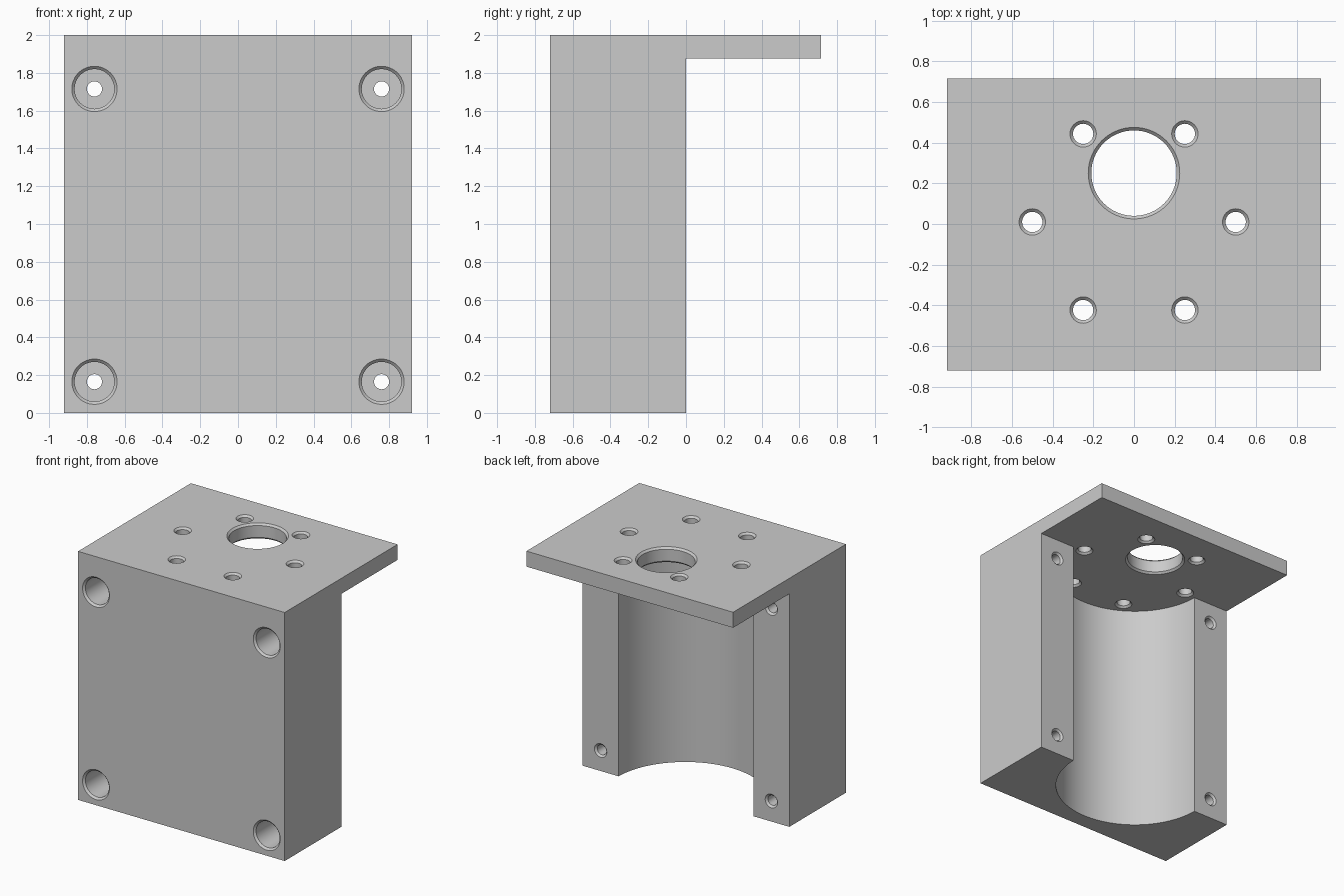
import bpy, bmesh, math
from mathutils import Matrix, Vector

cube = bpy.data.objects.get("Cube")
if cube:
    bpy.data.objects.remove(cube, do_unlink=True)

W, FRONT, BACK = 0.92, -0.72, 0.715     # half width, front and rear limits
TOP, UNDER = 2.0, 1.875                 # plate top and underside
C = 0.015                               # chamfer size

grey = bpy.data.materials.new("light_grey")
grey.use_nodes = True
grey.diffuse_color = (0.6, 0.6, 0.6, 1)
grey.node_tree.nodes["Principled BSDF"].inputs["Base Color"].default_value = (0.6, 0.6, 0.6, 1)


def make_object(name, bm):
    bmesh.ops.recalc_face_normals(bm, faces=bm.faces)
    mesh = bpy.data.meshes.new(name)
    bm.to_mesh(mesh)
    bm.free()
    mesh.materials.append(grey)
    obj = bpy.data.objects.new(name, mesh)
    bpy.context.collection.objects.link(obj)
    return obj


def turned_cutter(name, profile, place, sides=48):
    """Solid of revolution from (radius, height) pairs, moved by a matrix."""
    bm = bmesh.new()
    rings = []
    for r, h in profile:
        angles = [2 * math.pi * i / sides for i in range(sides)]
        rings.append([bm.verts.new((r * math.cos(a), r * math.sin(a), h)) for a in angles])
    for low, high in zip(rings, rings[1:]):
        for i in range(sides):
            j = (i + 1) % sides
            bm.faces.new((low[i], low[j], high[j], high[i]))
    bm.faces.new(rings[0][::-1])
    bm.faces.new(rings[-1])
    bm.transform(place)
    obj = make_object(name, bm)
    obj.hide_render = True
    return obj


def cut(body, cutter):
    mod = body.modifiers.new("cut", "BOOLEAN")
    mod.operation = "DIFFERENCE"
    mod.solver = "EXACT"
    mod.object = cutter
    bpy.context.view_layer.objects.active = body
    bpy.ops.object.modifier_apply(modifier=mod.name)
    bpy.data.objects.remove(cutter, do_unlink=True)


# L-shaped body: thick upright block with a plate reaching backwards
bm = bmesh.new()
side = [(FRONT, 0), (0, 0), (0, UNDER), (BACK, UNDER), (BACK, TOP), (FRONT, TOP)]
face = bm.faces.new([bm.verts.new((-W, y, z)) for y, z in side])
ext = bmesh.ops.extrude_face_region(bm, geom=[face])
bmesh.ops.translate(bm, vec=Vector((2 * W, 0, 0)),
                    verts=[v for v in ext["geom"] if isinstance(v, bmesh.types.BMVert)])
body = make_object("motor_mount_bracket", bm)

# Half-round bore below the plate
cut(body, turned_cutter("bore_cutter", [(0.6, -0.1), (0.6, UNDER)],
                        Matrix.Translation((0, 0.01, 0)), 128))


# Holes through the plate, chamfered at both ends
def plate_hole(r, x, y, sides):
    profile = [(r + C, UNDER - 0.02), (r + C, UNDER), (r, UNDER + C),
               (r, TOP - C), (r + C, TOP), (r + C, TOP + 0.02)]
    cut(body, turned_cutter("plate_hole_cutter", profile, Matrix.Translation((x, y, 0)), sides))


plate_hole(0.21, 0, 0.25, 64)
for i in range(6):
    a = i * math.pi / 3
    plate_hole(0.05, 0.5 * math.cos(a), 0.01 + 0.5 * math.sin(a), 32)

# Counterbored screw holes from front to back
screw = [(0.12, FRONT - 0.02), (0.12, FRONT), (0.105, FRONT + C), (0.105, -0.24),
         (0.04, -0.24), (0.04, -C), (0.04 + C, 0), (0.04 + C, 0.02)]
for x in (-0.76, 0.76):
    for z in (0.165, 1.715):
        place = Matrix.Translation((x, 0, z)) @ Matrix.Rotation(-math.pi / 2, 4, "X")
        cut(body, turned_cutter("screw_hole_cutter", screw, place))

# Smooth round walls, sharp edges
bpy.ops.object.select_all(action="DESELECT")
body.select_set(True)
bpy.context.view_layer.objects.active = body
bpy.ops.object.shade_smooth_by_angle(angle=math.radians(25))
